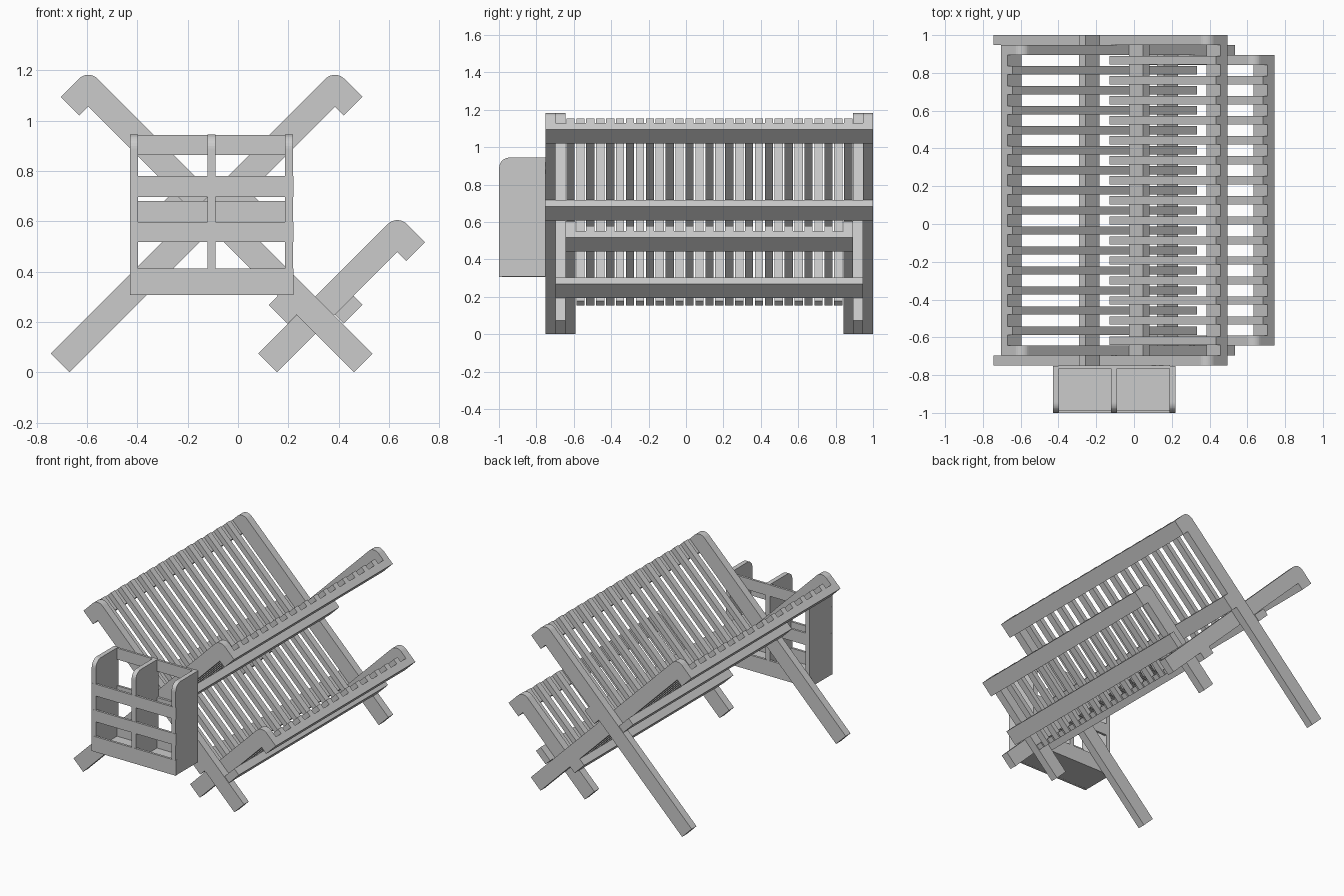
import bpy, bmesh
from math import sin, cos, pi, sqrt

if "Cube" in bpy.data.objects:
    bpy.data.objects.remove(bpy.data.objects["Cube"])

R2 = sqrt(2)
SLOT = 1.75 / 33          # 33 equal layers along the depth
W, LIP, T = 0.105, 0.05, 0.035   # bar width, rail thickness, slat thickness
SLAT_W = 0.044


def prism(bm, pts, lo, hi, axis='y'):
    """Extrude a closed 2D outline between lo and hi along y (x,z points) or x (y,z points)."""
    def v(p, d):
        return (p[0], d, p[1]) if axis == 'y' else (d, p[0], p[1])
    a = [bm.verts.new(v(p, lo)) for p in pts]
    b = [bm.verts.new(v(p, hi)) for p in pts]
    bm.faces.new(a)
    bm.faces.new(b[::-1])
    n = len(pts)
    for i in range(n):
        bm.faces.new((a[i], b[i], b[(i + 1) % n], a[(i + 1) % n]))


def make(name, items, axis='y'):
    bm = bmesh.new()
    for pts, lo, hi in items:
        prism(bm, pts, lo, hi, axis)
    bmesh.ops.recalc_face_normals(bm, faces=bm.faces)
    me = bpy.data.meshes.new(name)
    bm.to_mesh(me)
    bm.free()
    ob = bpy.data.objects.new(name, me)
    bpy.context.collection.objects.link(ob)
    return ob


def rect(a0, a1, b0, b1):
    return [(a0, b0), (a1, b0), (a1, b1), (a0, b1)]


def slot_y(i):
    return -0.75 + i * SLOT


def frame(name, foot_x, s, L, slot, slat_start, slats, rails):
    """One 45 degree rack plane: two hooked legs, a lip rail, cross rails and slats."""
    def to_xz(pts):   # a runs up the leg, b across it
        return [(foot_x + s * (a - b) / R2, (a + b) / R2) for a, b in pts]

    # hooked legs with rounded outer corner
    r, top = 0.053, L + W
    arc = [(top - r + r * cos(i * pi / 16), W - r + r * sin(i * pi / 16)) for i in range(9)]
    hook = to_xz([(0, 0), (L, 0), (L, -LIP), (top, -LIP)] + arc + [(0, W)])
    far = 32 - slot
    make(name + "_legs", [(hook, slot_y(k), slot_y(k + 1)) for k in (slot, far)])
    # rail along the hook lips
    make(name + "_lip_rail", [(to_xz(rect(L, top, -LIP, 0)), slot_y(slot + 1), slot_y(far))])
    # rails nested at the crossings
    make(name + "_cross_rails", [(to_xz(rect(a, a + W, -LIP, 0)), slot_y(k), slot_y(33 - k))
                                 for a, k in rails])
    # slats lying on the rails
    pts = to_xz(rect(slat_start, top, 0, T))
    make(name + "_slats", [(pts, slot_y(k + .5) - SLAT_W / 2, slot_y(k + .5) + SLAT_W / 2)
                           for k in slats])


frame("right_rack", -0.67, 1, 1.492, 0, 0.799, range(2, 31, 2), [(0.9086, 0)])
frame("left_rack", 0.46, -1, 1.492, 1, 0.2157, range(3, 30, 2), [(0.9086, 0), (0.3225, 1)])
frame("lower_rack", 0.155, 1, 0.676, 2, 0.2157, range(4, 29, 2), [(0.325, 1)])

# cutlery box: rounded side panels and divider
X0, X1, Z0, Z1, r = -0.43, 0.22, 0.306, 0.944, 0.055
arc = [(-0.999 + r - r * sin(i * pi / 16), Z1 - r + r * cos(i * pi / 16)) for i in range(9)]
panel = [(-0.999, Z0 + .001), (-0.751, Z0 + .001), (-0.751, Z1)] + arc
make("box_panels", [(panel, x, x + 0.032) for x in (X0 + .001, -0.121, X1 - .033)], 'x')

# box front slats, back slats and floor
make("box_front_slats", [(rect(X0, X1, a, b), -1.0, -0.984)
                         for a, b in ((Z0, 0.413), (0.517, 0.597), (0.697, 0.78))])
make("box_back_slats", [(rect(X0 + .03, X1 - .03, a, b), -0.766, -0.75)
                        for a, b in ((Z0, 0.413), (0.597, 0.68), (0.863, 0.942))])
make("box_floor", [(rect(X0 + .03, X1 - .03, Z0 + .0005, Z0 + .022), -0.985, -0.765)])
